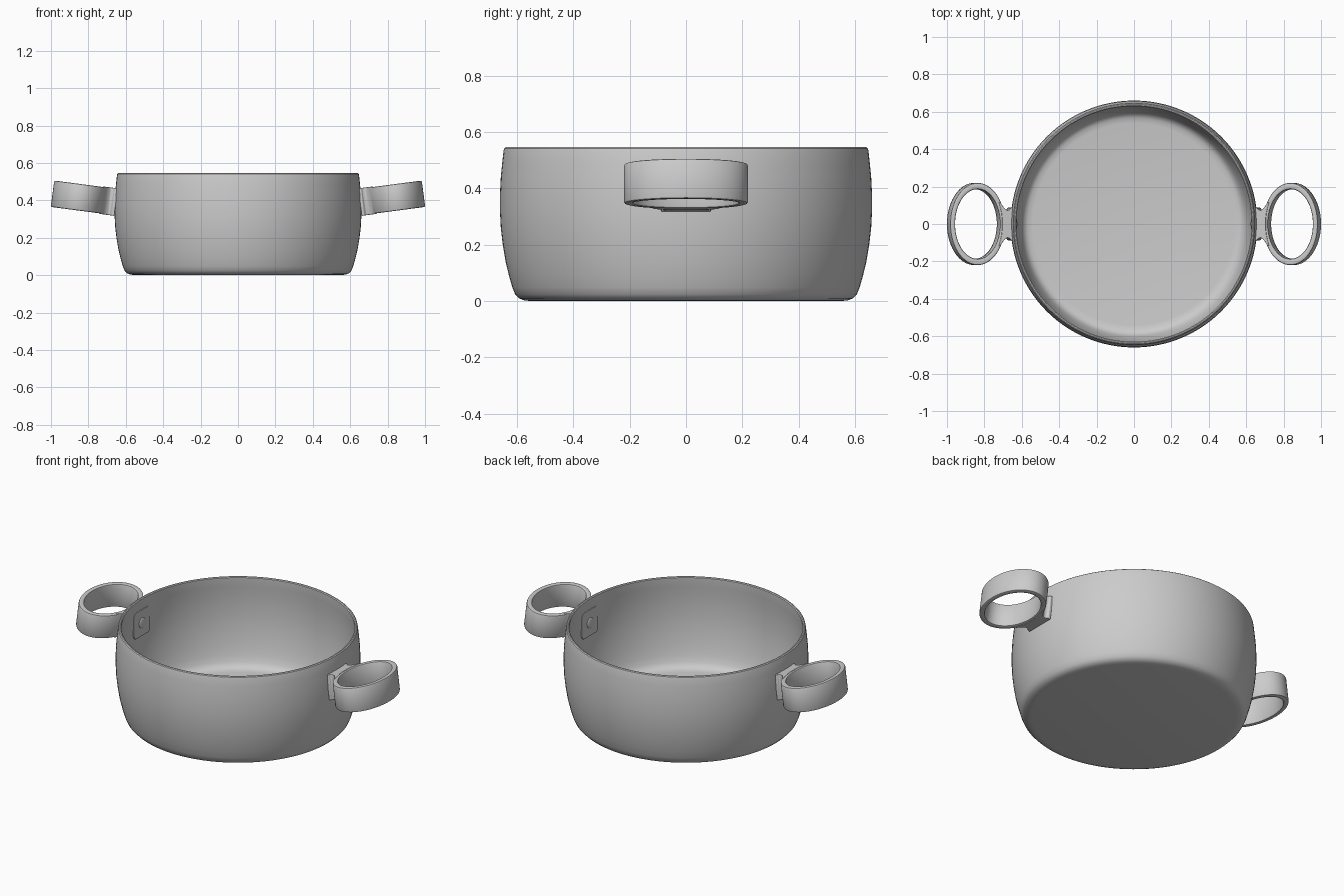
import bpy, bmesh
from math import sin, cos, pi, radians
from mathutils import Matrix, Vector

if "Cube" in bpy.data.objects:
    bpy.data.objects.remove(bpy.data.objects["Cube"])

# Frame of the handle: tilted so the outer end rises
TILT = Matrix.Translation((0.845, 0, 0.416)) @ Matrix.Rotation(radians(-7.5), 4, 'Y')


def finish(bm, name, matrix=None, mirror=False, bevel=0):
    if matrix:
        bm.transform(matrix)
    bmesh.ops.recalc_face_normals(bm, faces=bm.faces)
    mesh = bpy.data.meshes.new(name)
    bm.to_mesh(mesh)
    bm.free()
    ob = bpy.data.objects.new(name, mesh)
    bpy.context.collection.objects.link(ob)
    bpy.ops.object.select_all(action='DESELECT')
    ob.select_set(True)
    bpy.context.view_layer.objects.active = ob
    bpy.ops.object.shade_smooth_by_angle(angle=radians(35))
    if bevel:
        m = ob.modifiers.new("bevel", 'BEVEL')
        m.width, m.segments, m.limit_method = bevel, 3, 'ANGLE'
    if mirror:
        m = ob.modifiers.new("mirror", 'MIRROR')
        m.mirror_object = None
    return ob


def origin_ring_loft(rings, n, closed):
    """Loft elliptical rings given as (radius_x, radius_y, z)."""
    bm = bmesh.new()
    loops = [[bm.verts.new((rx * cos(2 * pi * i / n), ry * sin(2 * pi * i / n), z))
              for i in range(n)] for rx, ry, z in rings]
    pairs = list(zip(loops, loops[1:]))
    if closed:
        pairs.append((loops[-1], loops[0]))
    else:
        bm.faces.new(loops[0])
        bm.faces.new(loops[-1])
    for a, b in pairs:
        for i in range(n):
            j = (i + 1) % n
            bm.faces.new((a[i], a[j], b[j], b[i]))
    return bm


def prism(points, lo, hi):
    """Extrude an xy outline from z=lo to z=hi."""
    bm = bmesh.new()
    f = bm.faces.new([bm.verts.new((x, y, lo)) for x, y in points])
    top = bmesh.ops.extrude_face_region(bm, geom=[f])['geom']
    bmesh.ops.translate(bm, vec=(0, 0, hi - lo),
                        verts=[v for v in top if isinstance(v, bmesh.types.BMVert)])
    return bm


# Pot: bulging wall, rounded base, thin rounded rim, hollow inside
outer = [(0.55, 0), (0.575, 0.003), (0.593, 0.01), (0.606, 0.024), (0.616, 0.048),
         (0.628, 0.09), (0.640, 0.14), (0.650, 0.20), (0.657, 0.26), (0.660, 0.32),
         (0.660, 0.38), (0.657, 0.44), (0.652, 0.49), (0.647, 0.535)]
rim = [(0.645, 0.542), (0.640, 0.546), (0.634, 0.546), (0.629, 0.542)]
inner = [(0.629, 0.535), (0.634, 0.49), (0.639, 0.44), (0.642, 0.38), (0.642, 0.32),
         (0.639, 0.26), (0.632, 0.20), (0.622, 0.14), (0.610, 0.09), (0.598, 0.055),
         (0.585, 0.034), (0.567, 0.024), (0.54, 0.020)]
finish(origin_ring_loft([(r, r, z) for r, z in outer + rim + inner], 128, False), "pot")

# Handle loops: upright elliptical bands with softened edges
h, c = 0.071, 0.007
section = [(0, -h + c), (0, h - c), (0.002, h - 0.002), (c, h),
           (0.027 - c, h), (0.025, h - 0.002), (0.027, h - c),
           (0.027, -h + c), (0.025, -h + 0.002), (0.027 - c, -h),
           (c, -h), (0.002, -h + 0.002)]
finish(origin_ring_loft([(0.148 - o, 0.22 - o * 1.25, z) for o, z in section], 72, True),
       "handle_loop", TILT, True)

# Handle brackets: waisted neck between pot wall and loop
half = [(-0.195, 0.088), (-0.180, 0.087), (-0.172, 0.077), (-0.160, 0.074),
        (-0.148, 0.080), (-0.136, 0.095), (-0.124, 0.115), (-0.114, 0.120),
        (-0.128, 0.060), (-0.132, 0.030)]
outline = half + [(x, -y) for x, y in reversed(half)]
finish(prism(outline, -h - 0.003, h + 0.003), "handle_bracket", TILT, True, 0.003)

# Inner plates and rivets, lying flat on the inside wall
to_wall = Matrix.Translation((0.643, 0, 0.398)) @ Matrix.Rotation(radians(-90), 4, 'Y')
plate = []
for cx, cy, start in ((1, 1, 0), (-1, 1, 90), (-1, -1, 180), (1, -1, 270)):
    for k in range(5):
        a = radians(start + k * 22.5)
        plate.append((cx * 0.056 + 0.022 * cos(a), cy * 0.053 + 0.022 * sin(a)))
finish(prism(plate, 0, 0.012), "inner_plate", to_wall, True, 0.002)
rivet = [(0.030, 0.030, 0.0), (0.030, 0.030, 0.013), (0.027, 0.027, 0.016),
         (0.018, 0.018, 0.018), (0.008, 0.008, 0.019)]
finish(origin_ring_loft(rivet, 32, False), "rivet", to_wall, True)
